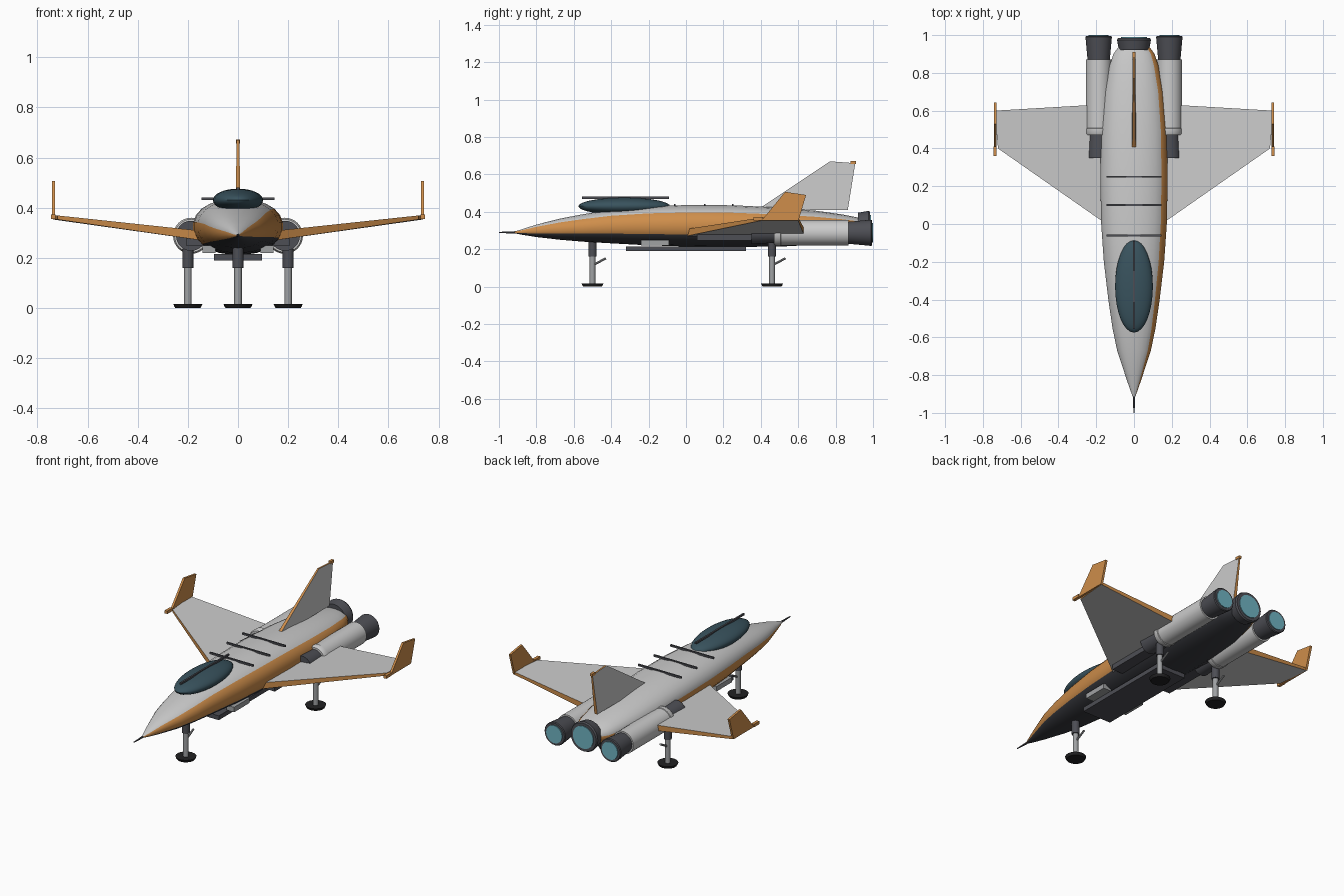
import bpy, bmesh, math
from mathutils import Vector

if "Cube" in bpy.data.objects:
    bpy.data.objects.remove(bpy.data.objects["Cube"])


def material(name, rgb):
    m = bpy.data.materials.new(name)
    m.diffuse_color = (*rgb, 1)
    m.use_nodes = True
    m.node_tree.nodes["Principled BSDF"].inputs["Base Color"].default_value = m.diffuse_color
    return m


LIGHT = material("light_grey", (0.62, 0.62, 0.62))
DARK = material("dark_grey", (0.075, 0.077, 0.09))
BELLY = material("belly_grey", (0.04, 0.042, 0.05))
ORANGE = material("orange", (0.62, 0.27, 0.07))
GLASS = material("canopy_glass", (0.04, 0.085, 0.11))
GLOW = material("engine_glow", (0.16, 0.45, 0.54))
BLACK = material("foot_black", (0.015, 0.015, 0.016))
METAL = material("strut_metal", (0.35, 0.36, 0.37))


def finish(name, bm, mats, smooth=True):
    bmesh.ops.recalc_face_normals(bm, faces=bm.faces)
    me = bpy.data.meshes.new(name)
    bm.to_mesh(me)
    bm.free()
    for m in mats:
        me.materials.append(m)
    ob = bpy.data.objects.new(name, me)
    bpy.context.collection.objects.link(ob)
    if smooth:
        bpy.ops.object.select_all(action='DESELECT')
        ob.select_set(True)
        bpy.context.view_layer.objects.active = ob
        bpy.ops.object.shade_smooth_by_angle(angle=math.radians(35))
    return ob


def loft(bm, rings, face_mat=lambda j: 0, cap_mat=0):
    """Skin a list of closed point rings and cap both ends."""
    vs = [[bm.verts.new(p) for p in r] for r in rings]
    n = len(vs[0])
    for a, b in zip(vs, vs[1:]):
        for j in range(n):
            k = (j + 1) % n
            bm.faces.new((a[j], a[k], b[k], b[j])).material_index = face_mat(j)
    for r in (vs[0], vs[-1]):
        bm.faces.new(r).material_index = cap_mat


def turned(name, base, axis, profile, mat, n=24):
    """Round part: profile of (distance along axis, radius)."""
    base, axis = Vector(base), Vector(axis).normalized()
    u = axis.orthogonal().normalized()
    v = axis.cross(u)
    bm = bmesh.new()
    loft(bm, [[base + axis * d + (u * math.cos(t) + v * math.sin(t)) * r
               for t in (2 * math.pi * i / n for i in range(n))] for d, r in profile])
    return finish(name, bm, [mat])


def box(name, lo, hi, mat):
    bm = bmesh.new()
    loft(bm, [[(lo[0], lo[1], z), (hi[0], lo[1], z), (hi[0], hi[1], z), (lo[0], hi[1], z)]
              for z in (lo[2], hi[2])])
    return finish(name, bm, [mat], False)


def panel(name, side_a, side_b, face, edge):
    """Flat plate between two outlines, with its own edge colour."""
    bm = bmesh.new()
    loft(bm, [side_a, side_b], lambda j: 1, 0)
    return finish(name, bm, [face, edge], False)


# Fuselage: y, half width, bottom z, top z
sections = [(-0.92, 0.004, 0.286, 0.294), (-0.88, 0.02, 0.278, 0.306), (-0.80, 0.047, 0.265, 0.332),
            (-0.67, 0.09, 0.250, 0.365), (-0.55, 0.115, 0.240, 0.388), (-0.40, 0.137, 0.231, 0.412),
            (-0.20, 0.161, 0.220, 0.430), (0.0, 0.175, 0.214, 0.437), (0.25, 0.18, 0.212, 0.436),
            (0.50, 0.175, 0.213, 0.424), (0.70, 0.158, 0.224, 0.406), (0.84, 0.130, 0.242, 0.386),
            (0.90, 0.110, 0.252, 0.374), (0.935, 0.085, 0.262, 0.366)]
SEG = 24


def super_pow(c):
    return math.copysign(abs(c) ** (2 / 2.2), c)


rings = []
for y, w, lo, hi in sections:
    angs = [math.radians(7.5 + 15 * j) for j in range(SEG)]
    rings.append([(w * super_pow(math.cos(t)), y,
                   (lo + hi) / 2 + (hi - lo) / 2 * super_pow(math.sin(t))) for t in angs])


def livery(j):
    if j in (22, 23, 0, 1) or j in (11, 12, 13):
        return 1
    return 0 if j < 11 else 2


hull = bmesh.new()
loft(hull, rings, livery, 2)
finish("fuselage", hull, [LIGHT, ORANGE, BELLY])
turned("nose_probe", (0, -0.90, 0.29), (0, -1, 0), [(0, 0.007), (0.1, 0.003)], DARK, 10)

# Canopy with its top rail
bm = bmesh.new()
bmesh.ops.create_uvsphere(bm, u_segments=32, v_segments=16, radius=1)
for v in bm.verts:
    v.co = (v.co.x * 0.10, -0.33 + v.co.y * 0.245, 0.430 + v.co.z * 0.046)
finish("canopy", bm, [GLASS])
box("canopy_rail", (-0.005, -0.555, 0.470), (0.005, -0.09, 0.481), DARK)

# Cross strips on the back
for i, y in enumerate((-0.06, 0.10, 0.25)):
    box(f"back_strip_{i + 1}", (-0.145, y - 0.005, 0.430), (0.145, y + 0.005, 0.441), DARK)

# Belly plate
box("belly_plate", (-0.095, -0.32, 0.190), (0.095, 0.32, 0.216), DARK)

# Tail fin
fin = [(0.38, 0.41), (0.77, 0.67), (0.905, 0.66), (0.865, 0.41)]
panel("tail_fin", *[[(s * (0.010 if z < 0.5 else 0.005), y, z) for y, z in fin] for s in (-1, 1)],
      LIGHT, ORANGE)
box("fin_tip_light", (-0.008, 0.88, 0.656), (0.008, 0.91, 0.672), ORANGE)

# Centre engine
turned("centre_nozzle", (0, 0.92, 0.315), (0, 1, 0), [(0, 0.08), (0.055, 0.09), (0.065, 0.085)], DARK, 32)
turned("centre_glow", (0, 0.97, 0.315), (0, 1, 0), [(0, 0.068), (0.019, 0.068)], GLOW, 32)

for s, side in ((1, "right"), (-1, "left")):
    # Wing
    plan = [(0.14, -0.005, 0.288, 0.019), (0.72, 0.40, 0.361, 0.008),
            (0.738, 0.60, 0.361, 0.008), (0.14, 0.635, 0.288, 0.019)]
    panel(f"{side}_wing", *[[(s * x, y, z + d * h) for x, y, z, h in plan] for d in (-1, 1)],
          LIGHT, ORANGE)

    # Winglet and tip light
    outline = [(0.405, 0.355), (0.43, 0.385), (0.53, 0.507), (0.642, 0.49), (0.602, 0.355)]
    panel(f"{side}_winglet", *[[(s * x, y, z) for y, z in outline] for x in (0.729, 0.742)],
          ORANGE, ORANGE)
    box(f"{side}_tip_light", (s * 0.736 - 0.009, 0.36, 0.355), (s * 0.736 + 0.009, 0.41, 0.373), ORANGE)

    # Engine pod, intake, nozzle and glow
    c = (s * 0.187, 0, 0.288)
    turned(f"{side}_engine_pod", c, (0, 1, 0),
           [(0.47, 0.066), (0.48, 0.072), (0.505, 0.072), (0.507, 0.068), (0.87, 0.068)], LIGHT, 32)
    turned(f"{side}_intake", c, (0, 1, 0), [(0.35, 0.060), (0.49, 0.053)], DARK, 32)
    turned(f"{side}_nozzle", c, (0, 1, 0), [(0.86, 0.058), (0.99, 0.070), (0.995, 0.066)], DARK, 32)
    turned(f"{side}_glow", c, (0, 1, 0), [(0.98, 0.053), (1.0, 0.053)], GLOW, 32)

    # Duct under the wing root and side equipment box
    xs = sorted((s * 0.13, s * 0.205))
    box(f"{side}_duct", (xs[0], 0.06, 0.248), (xs[1], 0.49, 0.292), DARK)
    xs = sorted((s * 0.09, s * 0.142))
    box(f"{side}_equipment_box", (xs[0], -0.24, 0.220), (xs[1], -0.09, 0.250), METAL)

# Landing gear
for name, x, y, top in (("nose", 0, -0.5, 0.25), ("right", 0.2, 0.46, 0.235), ("left", -0.2, 0.46, 0.235)):
    up = (0, 0, 1)
    turned(f"{name}_foot", (x, y, 0), up, [(0, 0.050), (0.006, 0.054), (0.016, 0.058)], BLACK)
    turned(f"{name}_strut", (x, y, 0.012), up, [(0, 0.0155), (0.16, 0.0155)], METAL, 16)
    turned(f"{name}_sleeve", (x, y, 0), up, [(0.16, 0.022), (top, 0.022)], DARK, 16)
    turned(f"{name}_brace", (x, y + 0.012, 0.12), (0, 0.06, 0.032), [(0, 0.006), (0.068, 0.006)], METAL, 10)
